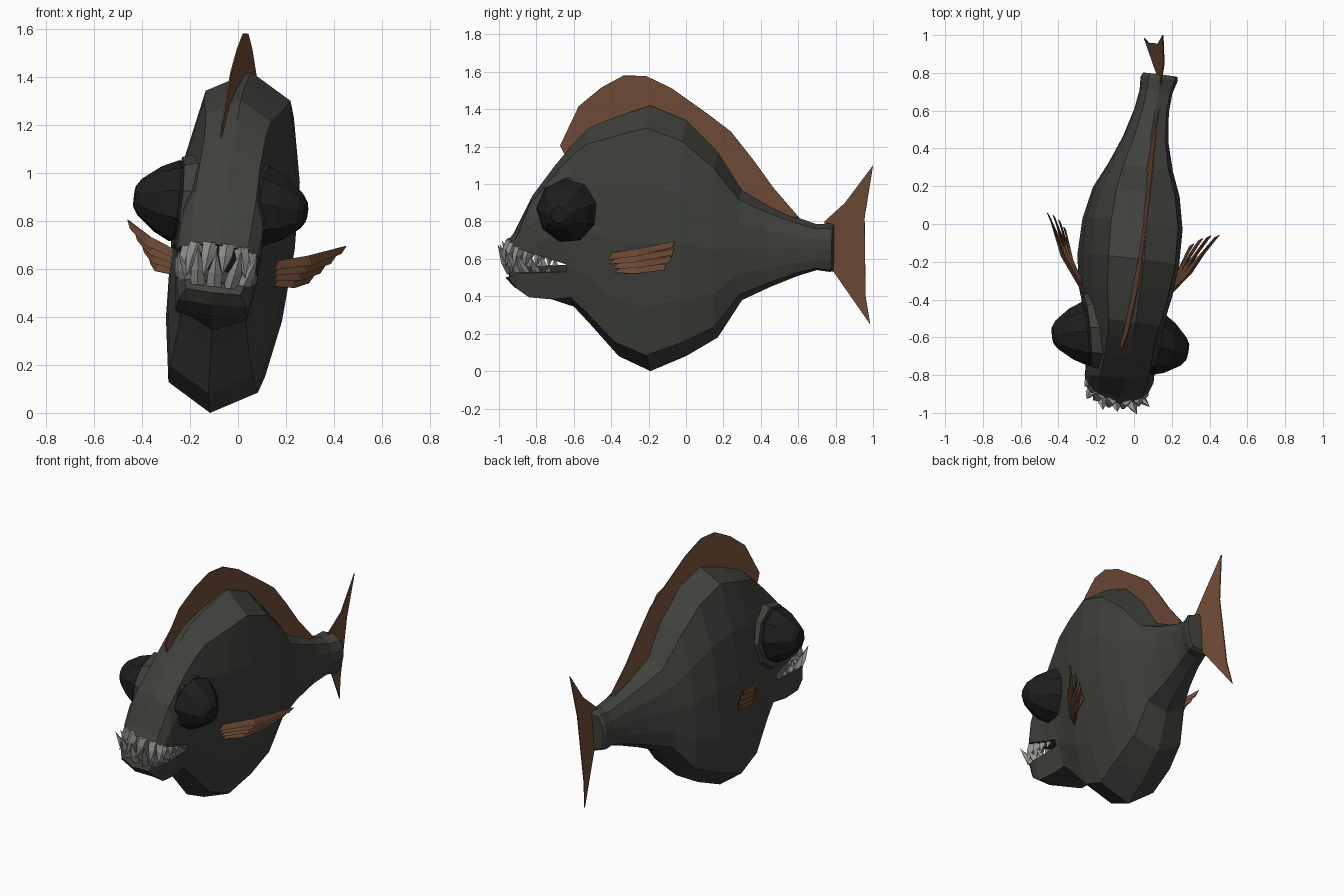
import bpy, bmesh, math, random
from mathutils import Vector

cube = bpy.data.objects.get("Cube")
if cube:
    bpy.data.objects.remove(cube)
random.seed(4)


def material(name, colour):
    m = bpy.data.materials.new(name)
    m.use_nodes = True
    m.diffuse_color = (*colour, 1)
    bsdf = m.node_tree.nodes["Principled BSDF"]
    bsdf.inputs["Base Color"].default_value = (*colour, 1)
    bsdf.inputs["Roughness"].default_value = 0.8
    return m


SKIN = material("dark olive skin", (0.05, 0.053, 0.044))
FIN = material("brown fin", (0.17, 0.075, 0.04))
EYE = material("black eye", (0.013, 0.013, 0.014))
TOOTH = material("grey tooth", (0.3, 0.3, 0.285))


def pose(p):
    """Swimming pose: slight roll, yaw and bend of the straight fish."""
    x, y, z = p
    t = min(y, 0.8)
    bend = -0.01 + 0.13 * t + (0.08 if t > 0 else 0.06) * t * t - 0.2 * (y - t)
    return Vector((x + 0.12 * (z - 0.7) + bend, y - 0.13 * x, z - 0.12 * x))


def finish(name, bm, mat, posed=True):
    bmesh.ops.recalc_face_normals(bm, faces=bm.faces)
    if posed:
        for v in bm.verts:
            v.co = pose(v.co)
    mesh = bpy.data.meshes.new(name)
    bm.to_mesh(mesh)
    bm.free()
    mesh.materials.append(mat)
    obj = bpy.data.objects.new(name, mesh)
    bpy.context.collection.objects.link(obj)
    return obj


def loft(bm, rings):
    """Skin a list of equal rings and cap both ends."""
    rows = [[bm.verts.new(p) for p in ring] for ring in rings]
    n = len(rows[0])
    for a, b in zip(rows, rows[1:]):
        for i in range(n):
            bm.faces.new((a[i], a[(i + 1) % n], b[(i + 1) % n], b[i]))
    bm.faces.new(rows[0])
    bm.faces.new(rows[-1])


def plate(name, outline, thickness, mat, lean=0.0, posed=True):
    """Flat side-profile shape of given thickness, turned about y = 0.25."""
    bm = bmesh.new()
    loft(bm, [[(s * thickness / 2 + lean * (y - .25), y, z) for y, z in outline] for s in (-1, 1)])
    return finish(name, bm, mat, posed)


# Body: stations of (y, top, bottom, half width)
STATIONS = [
    (-.965, .68, .5, .135), (-.92, .74, .45, .168), (-.82, .94, .4, .178),
    (-.7, 1.1, .385, .172), (-.6, 1.22, .345, .175), (-.52, 1.3, .26, .188),
    (-.36, 1.365, .08, .225), (-.19, 1.42, 0, .245), (0, 1.34, .08, .245),
    (.17, 1.17, .18, .215), (.3, .97, .38, .165), (.45, .885, .45, .115),
    (.6, .82, .51, .088), (.7, .785, .54, .085), (.77, .79, .53, .097),
    (.79, .78, .54, .09)]
SECTION = [(0, 1), (.72, .93), (.95, .72), (1, .5), (.93, .26), (.76, .075), (0, 0)]
SECTION += [(-u, v) for u, v in SECTION[-2:0:-1]]


def body_ring(y, top, bottom, width):
    """Section ring; rounded across the snout and flat under the jaw."""
    ring = []
    for u, v in SECTION:
        if y < -.6 and v < .1:
            u, v = u * 1.1, v * .3
        back = .05 * u * u if y < -.9 else 0
        ring.append((u * width, y + back, bottom + v * (top - bottom)))
    return ring


bm = bmesh.new()
loft(bm, [body_ring(*s) for s in STATIONS])
body = finish("body", bm, SKIN, posed=False)

# Open mouth cut through the head
cutter = plate("mouth_cutter",
               [(-1.2, .535), (-.62, .55), (-.62, .59), (-.95, .7), (-1.2, .78)],
               1, SKIN, posed=False)
cutter.hide_render = True
cut = body.modifiers.new("mouth", "BOOLEAN")
cut.operation, cut.solver, cut.object = "DIFFERENCE", "EXACT", cutter
bpy.context.view_layer.update()
graph = bpy.context.evaluated_depsgraph_get()
carved = bpy.data.meshes.new_from_object(body.evaluated_get(graph))
body.modifiers.clear()
body.data = carved
bpy.data.objects.remove(cutter)
for v in carved.vertices:
    v.co = pose(v.co)

# Dorsal and tail fins
plate("dorsal_fin",
      [(-.68, 1.2), (-.58, 1.41), (-.46, 1.51), (-.34, 1.575), (-.22, 1.575),
       (-.08, 1.51), (.12, 1.37), (.24, 1.28), (.36, 1.13), (.47, .98), (.61, .82),
       (.45, .85), (.3, .92), (.15, 1.12), (0, 1.27), (-.19, 1.35), (-.5, 1.24), (-.64, 1.12)],
      .006, FIN, lean=.06)
plate("tail_fin",
      [(.74, .8), (.85, .9), (1, 1.1), (.955, .82), (.96, .4), (.985, .25), (.79, .53), (.74, .55)],
      .006, FIN)


def eye_rings(side, profile, y0, z0):
    """Rings around an axis pointing outward and a little forward."""
    axis = Vector((side, -.15, 0)).normalized()
    across = Vector((0, 0, 1)).cross(axis)
    rings = []
    for d, r in profile:
        c = Vector((side * .17 - .025, y0, z0)) + axis * d
        rings.append([c + across * r * math.cos(a) + Vector((0, 0, r * math.sin(a)))
                      for a in (math.tau * (i + .4) / 9 for i in range(9))])
    return rings


for side, label in ((1, "left"), (-1, "right")):
    # Faceted conical eye in its socket rim
    bm = bmesh.new()
    loft(bm, eye_rings(side, [(-.03, .16), (.02, .172), (.09, .138), (.165, .078), (.187, .045)],
                       -.61, .865 + .01 * side))
    finish(label + "_eye", bm, EYE)
    bm = bmesh.new()
    loft(bm, eye_rings(side, [(-.09, .215), (-.03, .205), (.01, .192), (.012, .16)],
                       -.595, .855 + .005 * side))
    finish(label + "_eye_socket", bm, SKIN)

    # Pleated pectoral fin: four broad rays facing up, joined by narrow folds
    bm = bmesh.new()
    rays = 4
    rows = []
    for i in range(rays):
        t = i / (rays - 1)
        root = Vector((side * .19, -.4 + .03 * t, .65 - .07 * t))
        tip = Vector((side * (.455 - .11 * t), 0 - .06 * t * t, .75 - .135 * t))
        mid = root.lerp(tip, .5) + Vector((side * .005, -.015, -.006))
        low = Vector((side * .018, 0, -.036))
        rows.append([bm.verts.new(p) for p in (root, mid, tip)])
        rows.append([bm.verts.new(p) for p in
                     (root + low * .8, mid + low, tip + low + Vector((-side * .035, -.015, 0)))])
    for k, (a, b) in enumerate(zip(rows, rows[1:])):
        bm.faces.new((a[0], a[1], b[1], b[0]))
        if k % 2 == 0:
            bm.faces.new((a[1], a[2], b[2], b[1]))
        else:
            bm.faces.new((a[1], a[2], b[1]))
    fin = finish(label + "_pectoral_fin", bm, FIN)
    thick = fin.modifiers.new("thickness", "SOLIDIFY")
    thick.thickness, thick.offset = .005, 0


def jaw_point(t, width, back, front):
    """Point on the U-shaped gum line, t from -1 to 1."""
    a = abs(t)
    if a < .5:
        ang = a / .5 * math.pi / 2
        return Vector((math.copysign(width * math.sin(ang), t),
                       front + .08 * (1 - math.cos(ang)), 0))
    k = (a - .5) / .5
    return Vector((math.copysign(width, t), front + .08 + k * (back - front - .08), 0))


def tooth_row(name, count, width, gum, rise, length, splay):
    """Row of four-sided spikes, splayed outward and uneven in size."""
    bm = bmesh.new()
    for i in range(count):
        t = -1 + 2 * (i + .5) / count
        p = jaw_point(t, width, -.68, -.93)
        p.z = gum(p.y)
        fade = 1 - .8 * t * t
        size = length * fade * random.uniform(.85, 1.15)
        r = .032 * (.4 + .6 * fade)
        out = Vector((p.x * .6, -.12 * fade, 0)).normalized()
        tip = p + Vector((0, 0, rise * size)) + out * splay * fade
        tip.x += random.uniform(-.015, .015)
        tip.y = max(tip.y, -.995)
        base = [p + Vector((r * dx, r * dy, -.015 * rise)) for dx, dy in ((1, 0), (0, 1), (-1, 0), (0, -1))]
        ring = [bm.verts.new(q) for q in base]
        bulge = [bm.verts.new(q.lerp(tip, .4) + (q - p) * .3) for q in base]
        point = bm.verts.new(tip)
        bm.faces.new(ring)
        for k in range(4):
            n = (k + 1) % 4
            bm.faces.new((ring[k], ring[n], bulge[n], bulge[k]))
            bm.faces.new((bulge[k], bulge[n], point))
    finish(name, bm, TOOTH)


tooth_row("upper_teeth", 12, .128, lambda y: .59 - (y + .62) * .33, -1, .13, .05)
tooth_row("lower_teeth", 11, .125, lambda y: .54, 1, .135, .085)
